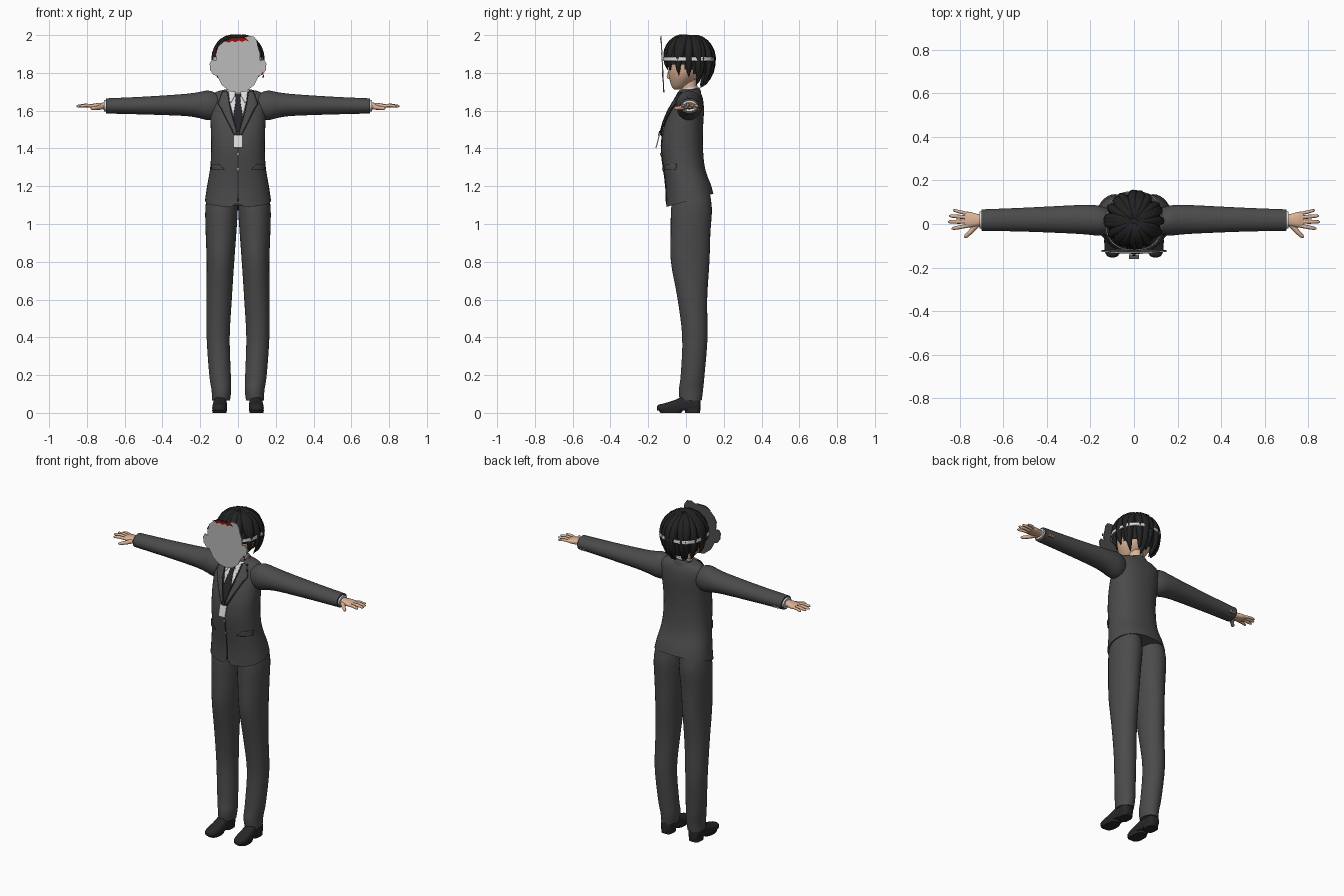
import bpy, bmesh, math
from mathutils import Vector, Matrix

if "Cube" in bpy.data.objects:
    bpy.data.objects.remove(bpy.data.objects["Cube"])


def material(name, r, g, b):
    m = bpy.data.materials.new(name)
    m.use_nodes = True
    m.diffuse_color = (r, g, b, 1)
    m.node_tree.nodes["Principled BSDF"].inputs["Base Color"].default_value = (r, g, b, 1)
    return m


SUIT = material("charcoal cloth", .07, .07, .07)
SEAM = material("dark seam", .025, .025, .025)
HAIR = material("black hair", .016, .016, .017)
BLACK = material("black leather", .02, .02, .022)
SKIN = material("skin", .72, .45, .31)
WHITE = material("white shirt", .7, .7, .7)
GREY = material("mask grey", .52, .52, .52)
RED = material("red", .35, .005, .005)
GOLD = material("brass", .45, .24, .13)


def finish(name, bm, *mats, angle=40):
    bmesh.ops.recalc_face_normals(bm, faces=bm.faces)
    me = bpy.data.meshes.new(name)
    bm.to_mesh(me)
    bm.free()
    ob = bpy.data.objects.new(name, me)
    bpy.context.collection.objects.link(ob)
    for m in mats:
        me.materials.append(m)
    bpy.ops.object.select_all(action='DESELECT')
    ob.select_set(True)
    bpy.context.view_layer.objects.active = ob
    bpy.ops.object.shade_smooth_by_angle(angle=math.radians(angle))
    return ob


def smooth(rows, steps):
    """Spline through rows of numbers."""
    out = []
    for i in range(len(rows) - 1):
        a, b = rows[max(i - 1, 0)], rows[i]
        c, d = rows[i + 1], rows[min(i + 2, len(rows) - 1)]
        for k in range(steps):
            t = k / steps
            out.append([.5 * (2*q + (r-p)*t + (2*p-5*q+4*r-s)*t*t + (3*q-p-3*r+s)*t**3)
                        for p, q, r, s in zip(a, b, c, d)])
    return out + [list(rows[-1])]


def loft(name, rows, axis, mat, side=1, n=32, power=2, steps=4, caps=True, tweak=None):
    """Rows are (position, centre 1, centre 2, radius 1, radius 2)."""
    bm = bmesh.new()
    rings = []
    for t, c1, c2, r1, r2 in smooth(rows, steps):
        ring = []
        for i in range(n):
            a = 2 * math.pi * i / n
            c, s = math.cos(a), math.sin(a)
            u = c1 + r1 * math.copysign(abs(c) ** (2 / power), c)
            v = c2 + r2 * math.copysign(abs(s) ** (2 / power), s)
            co = Vector({'x': (t, u, v), 'y': (u, t, v), 'z': (u, v, t)}[axis])
            if tweak:
                tweak(co)
            co.x *= side
            ring.append(bm.verts.new(co))
        rings.append(ring)
    for a, b in zip(rings, rings[1:]):
        for i in range(n):
            bm.faces.new((a[i], a[(i+1) % n], b[(i+1) % n], b[i]))
    if caps:
        bm.faces.new(rings[0])
        bm.faces.new(rings[-1])
    return finish(name, bm, mat)


def tubes(name, paths, mat):
    """Tapered strands; each path is a list of (point, radius)."""
    cu = bpy.data.curves.new(name, 'CURVE')
    cu.dimensions, cu.bevel_depth, cu.bevel_resolution = '3D', 1, 2
    cu.use_fill_caps = True
    for path in paths:
        sp = cu.splines.new('POLY')
        sp.points.add(len(path) - 1)
        for pt, (co, r) in zip(sp.points, path):
            pt.co, pt.radius = (*co, 1), r
        sp.use_smooth = True
    cu.materials.append(mat)
    ob = bpy.data.objects.new(name, cu)
    bpy.context.collection.objects.link(ob)
    bpy.ops.object.select_all(action='DESELECT')
    ob.select_set(True)
    bpy.context.view_layer.objects.active = ob
    bpy.ops.object.convert(target='MESH')


def box(name, centre, size, mat, tilt=0):
    bm = bmesh.new()
    bmesh.ops.create_cube(bm, size=1, matrix=Matrix.Translation(centre)
                          @ Matrix.Rotation(tilt, 4, 'X') @ Matrix.Diagonal((*size, 1)))
    return finish(name, bm, mat)


# Jacket body, with a hem that is higher at the back
TORSO = [(1.125, 0, .02, .175, .125), (1.2, 0, .012, .164, .118), (1.3, 0, -.01, .147, .11),
         (1.4, 0, -.02, .142, .11), (1.5, 0, -.015, .144, .105), (1.6, 0, .005, .148, .09),
         (1.66, 0, .02, .148, .07), (1.695, 0, .023, .125, .055), (1.712, 0, .02, .07, .042)]
P = 2.3


def hem(co):
    if co.z < 1.25:
        if co.z < 1.13 and co.y < 0 and abs(co.x) < .01:
            co.z += .025
        co.z += (1.25 - co.z) * 2.24 * (co.y - .02)


loft("jacket", TORSO, 'z', SUIT, n=40, power=P, tweak=hem)
FINE = smooth(TORSO, 30)


def front_y(x, z):
    _, _, cy, rx, ry = min(FINE, key=lambda r: abs(r[0] - z))
    return cy - ry * max(0, 1 - abs(x / rx) ** P) ** (1 / P)


def patch(name, rows, offset, mat, side=1, cols=6):
    """Cloth laid on the jacket front; rows are (z, x start, x end)."""
    bm = bmesh.new()
    fine = [[p + (q - p) * k / 6 for p, q in zip(a, b)]
            for a, b in zip(rows, rows[1:]) for k in range(6)] + [rows[-1]]
    grid = []
    for z, x0, x1 in fine:
        xs = [x0 + (x1 - x0) * i / cols for i in range(cols + 1)]
        grid.append([bm.verts.new((x * side, front_y(x, z) - offset, z)) for x in xs])
    for a, b in zip(grid, grid[1:]):
        for i in range(cols):
            bm.faces.new((a[i], a[i+1], b[i+1], b[i]))
    ob = finish(name, bm, mat)
    mod = ob.modifiers.new("thickness", 'SOLIDIFY')
    mod.thickness, mod.offset = .004, 0


# Shirt front, tie, jacket opening
patch("shirt_front", [(1.705, -.055, .055), (1.6, -.04, .04), (1.475, -.003, .003)], .003, WHITE)
patch("tie", [(1.69, -.016, .016), (1.65, -.012, .012), (1.57, -.025, .025), (1.475, -.008, .008)],
      .008, BLACK)
patch("jacket_seam", [(1.475, -.002, .002), (1.12, -.002, .002)], .002, SEAM)
for z in (1.37, 1.29):
    box("front_button", (0, front_y(0, z) - .004, z), (.014, .008, .014), GOLD)
for s, tag in ((1, "left"), (-1, "right")):
    patch(tag + "_shirt_collar", [(1.708, .012, .06), (1.68, .016, .06), (1.645, .035, .045)],
          .008, WHITE, s)
    patch(tag + "_lapel_shadow", [(1.70, .05, .083), (1.635, .042, .107), (1.61, .035, .09),
                                  (1.465, 0, .018)], .006, SEAM, s)
    patch(tag + "_lapel", [(1.70, .05, .08), (1.635, .042, .103), (1.612, .035, .086),
                           (1.47, 0, .014)], .01, SUIT, s)
    patch(tag + "_pocket_flap", [(1.318, .105, .142), (1.288, .07, .142)], .006, SUIT, s)
    patch(tag + "_lanyard", [(1.70, .052, .058), (1.6, .036, .041), (1.48, .002, .006)],
          .014, BLACK, s, 1)

# Badge hanging from the lanyard
box("badge_clip", (0, -.142, 1.48), (.016, .006, .025), SEAM, -.25)
box("badge", (0, -.15, 1.437), (.045, .006, .07), WHITE, -.25)


# Collars and neck
def tilt_collar(co):
    co.z += .25 * (co.y - .015)


loft("neck", [(1.66, 0, .02, .042, .042), (1.78, 0, .01, .042, .045)], 'z', SKIN)
loft("shirt_collar_band", [(1.66, 0, .015, .056, .05), (1.722, 0, .015, .048, .045)], 'z', WHITE,
     tweak=tilt_collar)
loft("jacket_collar", [(1.66, 0, .022, .085, .06), (1.69, 0, .022, .072, .056),
                       (1.71, 0, .022, .058, .048)], 'z', SUIT, tweak=tilt_collar)


def above_sole(co):
    co.z = max(co.z, .012)


def finger(s, y0, end, r):
    a, b = Vector((.765, y0, 1.624)), Vector(end)
    pts = [(a, r), (a.lerp(b, .5) + Vector((0, 0, .004)), r), (a.lerp(b, .9), r * .8), (b, r * .3)]
    return [((s * p.x, p.y, p.z), q) for p, q in pts]


# Limbs
for s, tag in ((1, "left"), (-1, "right")):
    loft(tag + "_sleeve", [(.10, .012, 1.625, .05, .06), (.155, .015, 1.628, .068, .078),
                           (.22, .02, 1.63, .068, .066), (.3, .021, 1.63, .064, .057),
                           (.5, .02, 1.627, .055, .047), (.7, .018, 1.625, .049, .04)],
         'x', SUIT, s)
    loft(tag + "_shirt_cuff", [(.69, .018, 1.625, .04, .031), (.71, .018, 1.625, .039, .03)],
         'x', WHITE, s)
    for x in (.655, .675):
        box(tag + "_sleeve_button", (s * x, .062, 1.608), (.013, .014, .013), GOLD)
    loft(tag + "_palm", [(.69, .018, 1.625, .024, .02), (.72, .018, 1.625, .028, .017),
                         (.755, .02, 1.624, .036, .015), (.78, .021, 1.623, .034, .01)],
         'x', SKIN, s, n=16, power=2.5)
    tubes(tag + "_fingers", [
        finger(s, -.008, (.838, -.022, 1.624), .009), finger(s, .011, (.855, .010, 1.624), .0095),
        finger(s, .030, (.85, .038, 1.624), .009), finger(s, .047, (.832, .064, 1.622), .008),
        [((s * .72, .0, 1.62), .014), ((s * .75, -.035, 1.614), .011),
         ((s * .772, -.056, 1.612), .009), ((s * .78, -.062, 1.612), .003)]], SKIN)

    loft(tag + "_trouser_leg", [(1.17, .082, .03, .078, .095), (1.08, .087, .029, .086, .108),
                                (.95, .09, .024, .081, .105), (.8, .093, .022, .073, .102),
                                (.6, .1, .034, .067, .078), (.4, .105, .047, .061, .067),
                                (.2, .095, .035, .057, .063), (.12, .088, .026, .052, .064),
                                (.065, .09, .025, .047, .058)], 'z', SUIT, s)
    loft(tag + "_shoe", [(.076, .095, .035, .018, .025), (.062, .095, .045, .033, .045),
                         (0, .095, .045, .035, .05), (-.06, .096, .032, .039, .036),
                         (-.115, .098, .025, .038, .026), (-.145, .099, .025, .026, .018),
                         (-.154, .099, .024, .008, .008)], 'y', BLACK, s, 24, 2.5,
         tweak=above_sole)
    loft(tag + "_heel", [(0, .095, .034, .034, .04), (.025, .095, .034, .034, .041)],
         'z', BLACK, s, power=3)
    loft(tag + "_sole", [(0, .098, -.08, .037, .055), (.015, .098, -.08, .039, .065)],
         'z', BLACK, s, power=2.4)

# Head and face
loft("head", [(1.712, 0, -.045, .02, .018), (1.73, 0, -.035, .045, .042), (1.78, 0, -.012, .083, .078),
              (1.83, 0, .0, .098, .093), (1.9, 0, .01, .1, .098), (1.95, 0, .015, .07, .07)],
     'z', SKIN)
loft("nose", [(1.768, 0, -.085, .009, .009), (1.78, 0, -.088, .009, .014),
              (1.815, 0, -.086, .004, .006)], 'z', SKIN, n=12)
for s, tag in ((1, "left"), (-1, "right")):
    box(tag + "_eye", (s * .04, -.087, 1.822), (.028, .008, .014), HAIR)

# Hair cap, longer at the nape
C = Vector((0, .015, 1.87))


def on_skull(theta, a, grow=1):
    up = math.cos(theta)
    return C + Vector((.122 * grow * math.sin(theta) * math.cos(a),
                       .124 * grow * math.sin(theta) * math.sin(a), up * (.123 if up > 0 else .17)))


bm = bmesh.new()
bmesh.ops.create_uvsphere(bm, u_segments=32, v_segments=20, radius=1)
for v in bm.verts:
    v.co = on_skull(math.acos(max(-1, min(1, v.co.z))), math.atan2(v.co.y, v.co.x))
bmesh.ops.delete(bm, geom=[v for v in bm.verts if v.co.z < 1.815 - .4 * (v.co.y + .02)],
                 context='VERTS')
finish("hair_cap", bm, HAIR)

# Hair locks flowing from the crown into pointed tips
locks = []
for i in range(26):
    a = 2 * math.pi * i / 26
    back = math.sin(a)
    end = 2.15 + .38 * back + .12 * math.sin(i * 2.4)
    flare = .1 if back > -.6 else 0
    locks.append([(on_skull(.1 + (end - .1) * t, a + .25 * t * math.sin(i * 1.7),
                            .96 + flare * t ** 3), .004 + .02 * math.sin(math.pi * t ** .8) ** .7 if t < 1 else .001)
                  for t in (k / 10 for k in range(11))])
tubes("hair_locks", locks, HAIR)

# Flat face mask with ears, dark at the back
half = [(.045, 1.703), (.085, 1.735), (.11, 1.783), (.13, 1.79), (.148, 1.815), (.15, 1.85),
        (.138, 1.87), (.117, 1.865), (.118, 1.9), (.105, 1.94)]
top = [(.1, 1.97), (.085, 1.992), (.055, 1.996), (.03, 1.985), (-.03, 1.982), (-.075, 1.966)]
outline = [(0, 1.695)] + half + top + [(-x, z) for x, z in reversed(half)]


def plate(name, points, y, thick, *mats):
    bm = bmesh.new()
    lean = lambda z: y - .05 * (z - 1.85)
    face = bm.faces.new([bm.verts.new((x, lean(z), z)) for x, z in points])
    new = bmesh.ops.extrude_face_region(bm, geom=[face])["geom"]
    for v in new:
        if isinstance(v, bmesh.types.BMVert):
            v.co.y += thick
    bmesh.ops.recalc_face_normals(bm, faces=bm.faces)
    for f in bm.faces:
        f.material_index = 1 if len(mats) > 1 and f.normal.y > .5 else 0
    finish(name, bm, *mats, angle=20)


plate("mask", outline, -.128, .006, GREY, SUIT)
zigzag = [(-.085 + .018 * i, 1.958 + .008 * (i % 2) + .001 * i) for i in range(9)]
plate("red_hairline", zigzag + [(.04, 1.986), (-.03, 1.981), (-.07, 1.967)], -.13, .002, RED)
plate("dark_hairline", [(-.03, 1.981), (.03, 1.984), (.02, 1.99), (-.04, 1.99), (-.08, 1.968)],
      -.129, .002, HAIR)
for x, z in ((.132, 1.785), (.126, 1.80), (-.116, 1.915), (.117, 1.905)):
    plate("red_fleck", [(x - .005, z - .01), (x + .006, z - .008), (x + .004, z + .01)],
          -.13, .002, RED)

# Strap round the head
strap = loft("mask_strap", [(1.864, 0, .014, .134, .137), (1.884, 0, .014, .133, .136)], 'z', WHITE,
             n=40, power=2.4, caps=False)
strap.modifiers.new("thickness", 'SOLIDIFY').thickness = .005
box("strap_buckle", (0, .152, 1.874), (.03, .008, .028), SEAM)
